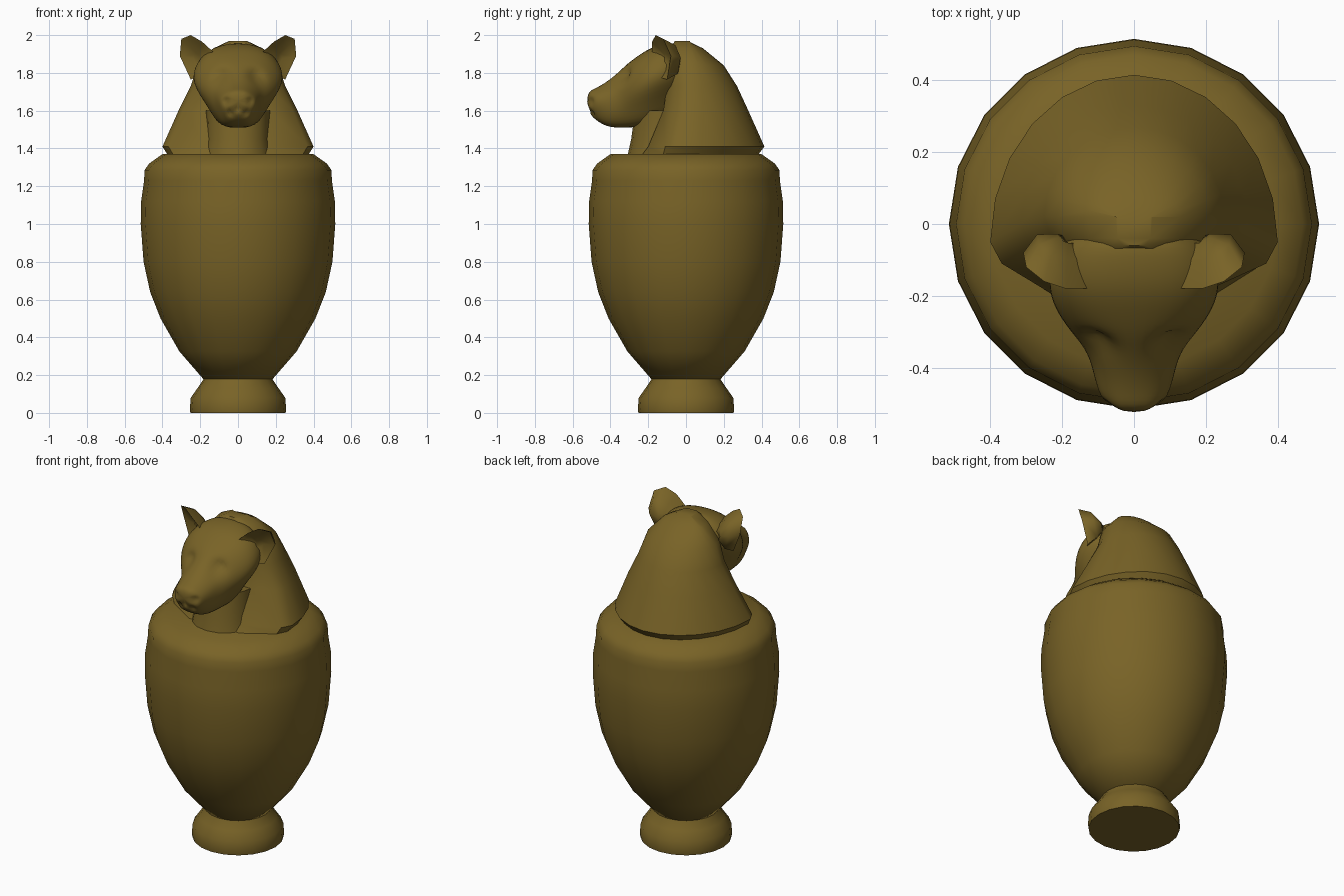
import bpy, bmesh
from math import sin, cos, pi, radians, exp
from mathutils import Vector

cube = bpy.data.objects.get("Cube")
if cube:
    bpy.data.objects.remove(cube, do_unlink=True)

stone = bpy.data.materials.new("olive_bronze")
stone.use_nodes = True
COLOUR = (0.19, 0.125, 0.02, 1)
stone.diffuse_color = COLOUR
stone.node_tree.nodes["Principled BSDF"].inputs["Base Color"].default_value = COLOUR


def finish(name, bm, angle=60, subdivide=0):
    """Turn a bmesh into a smooth shaded object."""
    bmesh.ops.recalc_face_normals(bm, faces=bm.faces)
    mesh = bpy.data.meshes.new(name)
    bm.to_mesh(mesh)
    bm.free()
    mesh.materials.append(stone)
    obj = bpy.data.objects.new(name, mesh)
    bpy.context.collection.objects.link(obj)
    bpy.ops.object.select_all(action="DESELECT")
    obj.select_set(True)
    bpy.context.view_layer.objects.active = obj
    if subdivide:
        mod = obj.modifiers.new("soften", "SUBSURF")
        mod.levels = subdivide
        bpy.ops.object.modifier_apply(modifier=mod.name)
    bpy.ops.object.shade_smooth_by_angle(angle=radians(angle))
    return obj


def loft(rings):
    """Skin a list of equal closed rings and cap both ends."""
    bm = bmesh.new()
    rows = [[bm.verts.new(p) for p in ring] for ring in rings]
    for a, b in zip(rows, rows[1:]):
        for i in range(len(a)):
            j = (i + 1) % len(a)
            bm.faces.new((a[i], a[j], b[j], b[i]))
    bm.faces.new(rows[0])
    bm.faces.new(rows[-1])
    return bm


def circle(rx, z, ry=None, y=0, sides=20):
    ry = rx if ry is None else ry
    turn = [2 * pi * i / sides for i in range(sides)]
    return [(rx * cos(t), y + ry * sin(t), z) for t in turn]


def mirrored(half):
    """Close a half ring whose first and last points lie on x = 0."""
    return half + [(-x, y, z) for x, y, z in half[-2:0:-1]]


# Foot and jar, turned from profiles of radius and height
foot = [(.252, 0), (.255, .02), (.25, .08), (.215, .13), (.185, .175), (.18, .19)]
finish("foot", loft([circle(r, z) for r, z in foot]))
jar = [(.18, .175), (.31, .325), (.41, .5), (.465, .64), (.5, .8), (.515, 1),
       (.513, 1.12), (.497, 1.23), (.495, 1.285), (.47, 1.32), (.4, 1.37)]
finish("jar", loft([circle(r, z) for r, z in jar]), 50)

# Neck
finish("neck", loft([circle(.18, 1.36, .17, -.14, 16), circle(.165, 1.45, .16, -.13, 16),
                     circle(.17, 1.6, .15, -.12, 16)]))

# Headdress: round at the back, with flat lappets in front
drape = [  # height, half width, back, corner, inner x, inner y
    (1.37, .375, .385, -.12, .17, -.23),
    (1.41, .4, .415, -.11, .17, -.2),
    (1.6, .315, .33, -.06, .17, -.12),
    (1.73, .25, .27, -.04, .16, -.1),
    (1.84, .215, .2, -.04, .14, -.1),
    (1.93, .13, .09, -.04, .08, -.08),
    (1.968, .05, .01, -.04, .03, -.06)]
rings = []
for z, w, back, corner, ix, iy in drape:
    mid = corner + .06
    half = [(w * sin(t), mid + (back - mid) * cos(t), z)
            for t in (pi * i / 12 for i in range(7))]
    half += [(w * .92, corner, z), (ix, iy, z), (0, iy, z)]
    rings.append(mirrored(half))
finish("headdress", loft(rings), 45)

# Head, lofted from the crown to the nose
skull = [  # depth, top, bottom, forehead half width, cheek half width, jaw half width
    (0, 1.96, 1.62, .1, .17, .09),
    (-.09, 1.965, 1.57, .14, .245, .13),
    (-.18, 1.945, 1.53, .15, .255, .15),
    (-.25, 1.9, 1.515, .13, .225, .14),
    (-.31, 1.855, 1.51, .09, .175, .12),
    (-.36, 1.805, 1.51, .055, .13, .11),
    (-.42, 1.755, 1.515, .05, .115, .095),
    (-.48, 1.72, 1.55, .05, .1, .07),
    (-.525, 1.70, 1.6, .04, .06, .04)]
rings = []
for y, top, low, wf, wc, wj in skull:
    h = top - low
    half = [(0, y, top), (wf, y, top - .05 * h), (wc * .9, y, top - .25 * h),
            (wc, y, top - .48 * h), (wj * 1.1, y, top - .75 * h),
            (wj * .75, y, low), (0, y, low)]
    rings.append(mirrored(half))
head = finish("head", loft(rings), 75, 2)

# Sculpt sockets, eyelids, nostrils and mouth with soft dents
dents = [((.1, -.34, 1.785), .045, .035), ((.1, -.33, 1.76), .025, -.018),
         ((.06, -.5, 1.65), .022, .02), ((.04, -.5, 1.59), .022, .02),
         ((0, -.52, 1.61), .018, .015), ((.05, -.47, 1.615), .035, -.012)]
for v in head.data.vertices:
    side = Vector((abs(v.co.x), v.co.y, v.co.z))
    for spot, size, depth in dents:
        near = exp(-((side - Vector(spot)).length / size) ** 2)
        v.co.y += depth * near

# Ears: cupped shells opening to the front
rim = [(.13, -.18, 1.91), (.19, -.18, 1.965), (.25, -.16, 2), (.3, -.12, 1.98),
       (.308, -.08, 1.89), (.25, -.1, 1.765), (.19, -.19, 1.79)]
heart, root = Vector((.21, -.09, 1.87)), Vector((.18, -.01, 1.87))
for name, s in (("left_ear", 1), ("right_ear", -1)):
    bm = bmesh.new()

    def ring(target, amount):
        pts = [Vector(p).lerp(target, amount) for p in rim]
        return [bm.verts.new((s * p.x, p.y, p.z)) for p in pts]

    rows = [ring(heart, .75), ring(heart, .18), ring(heart, 0), ring(root, .3), ring(root, .75)]
    # Flare the back of the shell
    for v in rows[3]:
        v.co.y += .03
    for a, b in zip(rows, rows[1:]):
        for i in range(len(a)):
            j = (i + 1) % len(a)
            bm.faces.new((a[i], a[j], b[j], b[i]))
    bm.faces.new(rows[0])
    bm.faces.new(rows[-1])
    finish(name, bm, 70)
